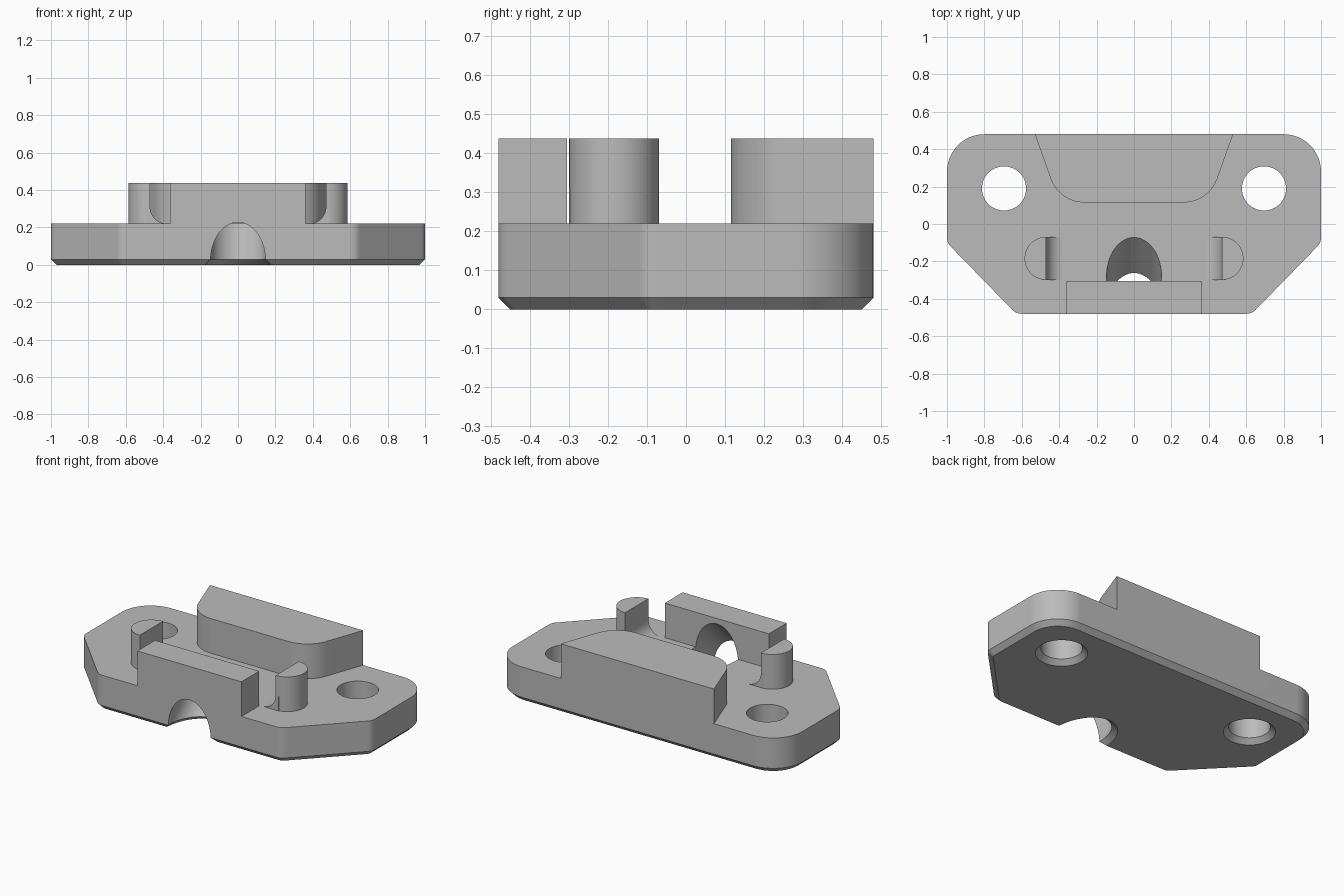
import bpy, bmesh, math
from mathutils import Vector, Matrix

cube = bpy.data.objects.get("Cube")
if cube:
    bpy.data.objects.remove(cube, do_unlink=True)

PLATE_TOP, TOP, CHAMFER = 0.22, 0.437, 0.03

grey = bpy.data.materials.new("plain grey")
grey.use_nodes = True
colour = (0.5, 0.5, 0.5, 1)
grey.diffuse_color = colour
grey.node_tree.nodes["Principled BSDF"].inputs["Base Color"].default_value = colour


def rounded(corners, steps=12):
    """Closed outline from (x, y, radius) corners."""
    out = []
    n = len(corners)
    for i, (x, y, r) in enumerate(corners):
        p = Vector((x, y))
        if r == 0:
            out.append(p)
            continue
        a = (Vector(corners[i - 1][:2]) - p).normalized()
        b = (Vector(corners[(i + 1) % n][:2]) - p).normalized()
        half = a.angle(b) / 2
        centre = p + (a + b).normalized() * r / math.sin(half)
        start = p + a * r / math.tan(half) - centre
        end = p + b * r / math.tan(half) - centre
        sweep = start.angle_signed(end)
        for k in range(steps + 1):
            t = -sweep * k / steps
            out.append(centre + Matrix.Rotation(t, 2) @ start)
    return out


def mirrored(half):
    return half + [(-x, y, r) for x, y, r in reversed(half)]


def finish(name, bm):
    bmesh.ops.recalc_face_normals(bm, faces=bm.faces)
    mesh = bpy.data.meshes.new(name)
    bm.to_mesh(mesh)
    bm.free()
    mesh.materials.append(grey)
    obj = bpy.data.objects.new(name, mesh)
    bpy.context.collection.objects.link(obj)
    return obj


def prism(name, outline, z0, z1, chamfer=0, place=None):
    """Extrude an outline upward, optionally with a chamfered bottom rim."""
    bm = bmesh.new()
    base = bm.faces.new([bm.verts.new((p[0], p[1], z0 + chamfer)) for p in outline])
    top = bmesh.ops.extrude_face_region(bm, geom=[base], use_keep_orig=True)["geom"]
    for v in top:
        if isinstance(v, bmesh.types.BMVert):
            v.co.z = z1
    bmesh.ops.recalc_face_normals(bm, faces=bm.faces)
    if chamfer:
        bmesh.ops.inset_region(bm, faces=[base], thickness=chamfer, use_even_offset=True)
        for v in base.verts:
            v.co.z = z0
    if place:
        bm.transform(place)
    return finish(name, bm)


def cone(name, r1, r2, depth, place, sides=64):
    bm = bmesh.new()
    bmesh.ops.create_cone(bm, cap_ends=True, segments=sides, radius1=r1, radius2=r2,
                          depth=depth, matrix=place)
    return finish(name, bm)


def combine(target, other, operation):
    mod = target.modifiers.new(operation, 'BOOLEAN')
    mod.operation, mod.solver, mod.object = operation, 'EXACT', other
    bpy.context.view_layer.objects.active = target
    bpy.ops.object.modifier_apply(modifier=mod.name)
    bpy.data.objects.remove(other, do_unlink=True)


# Base plate with chamfered underside
bracket = prism("bracket", rounded(mirrored(
    [(0.63, -0.48, 0.07), (1, -0.1, 0.07), (1, 0.48, 0.2)])), 0, PLATE_TOP, CHAMFER)

# Rear block and front wall
combine(bracket, prism("rear_block", rounded(mirrored(
    [(0.4, 0.115, 0.19), (0.53, 0.48, 0)])), 0.1, TOP), 'UNION')
combine(bracket, prism("front_wall", rounded(mirrored(
    [(0.36, -0.48, 0), (0.36, -0.305, 0)])), 0.1, TOP), 'UNION')

# Half-round posts, each with a concave foot on its flat inner face
PX, PY, PR, FOOT = 0.47, -0.184, 0.115, 0.09
for side in (1, -1):
    arc = [math.pi * (k / 24 - 0.5) for k in range(25)]
    outline = [(side * (PX + PR * math.cos(a)), PY + PR * math.sin(a)) for a in arc]
    combine(bracket, prism("post", outline, 0.1, TOP), 'UNION')
    curve = [math.pi / 2 * k / 10 for k in range(11)]
    foot = [(side * (PX - FOOT + FOOT * math.sin(a)), PLATE_TOP + FOOT * (1 - math.cos(a)))
            for a in curve]
    foot += [(side * (PX + 0.02), foot[-1][1]), (side * (PX + 0.02), 0.15),
             (side * (PX - FOOT), 0.15)]
    upright = Matrix.Translation((0, PY, 0)) @ Matrix.Rotation(math.pi / 2, 4, 'X')
    combine(bracket, prism("post_foot", foot, -PR, PR, place=upright), 'UNION')

# Bolt holes, countersunk underneath
for side in (1, -1):
    spot = Matrix.Translation((side * 0.695, 0.19, 0))
    combine(bracket, cone("bolt_hole", 0.118, 0.118, 1, spot), 'DIFFERENCE')
    combine(bracket, cone("countersink", 0.118 + 2 * CHAMFER, 0.118, 2 * CHAMFER, spot),
            'DIFFERENCE')

# Slanted bore through the front wall, with a chamfered lower rim
R, RISE = 0.147, 0.5
slant = Matrix.Translation((0, -0.5, RISE - 0.5)) @ Matrix.Rotation(-math.pi / 4, 4, 'X')
length = 0.8 * math.sqrt(2)
combine(bracket, cone("bore", R, R, length, slant), 'DIFFERENCE')
rim = Matrix.Translation((0, CHAMFER - RISE, 0)) @ Matrix.Diagonal((1, math.sqrt(2), 1, 1))
combine(bracket, cone("bore_rim", R + 2 * CHAMFER, R, 2 * CHAMFER, rim), 'DIFFERENCE')

# Merge flat faces and shade curved ones smoothly
bm = bmesh.new()
bm.from_mesh(bracket.data)
bmesh.ops.remove_doubles(bm, verts=bm.verts, dist=0.0001)
bmesh.ops.dissolve_limit(bm, angle_limit=math.radians(0.5), verts=bm.verts, edges=bm.edges)
bm.to_mesh(bracket.data)
bm.free()
bpy.ops.object.select_all(action='DESELECT')
bracket.select_set(True)
bpy.context.view_layer.objects.active = bracket
bpy.ops.object.shade_smooth_by_angle(angle=math.radians(25))
weighted = bracket.modifiers.new("even_shading", 'WEIGHTED_NORMAL')
weighted.keep_sharp = True
